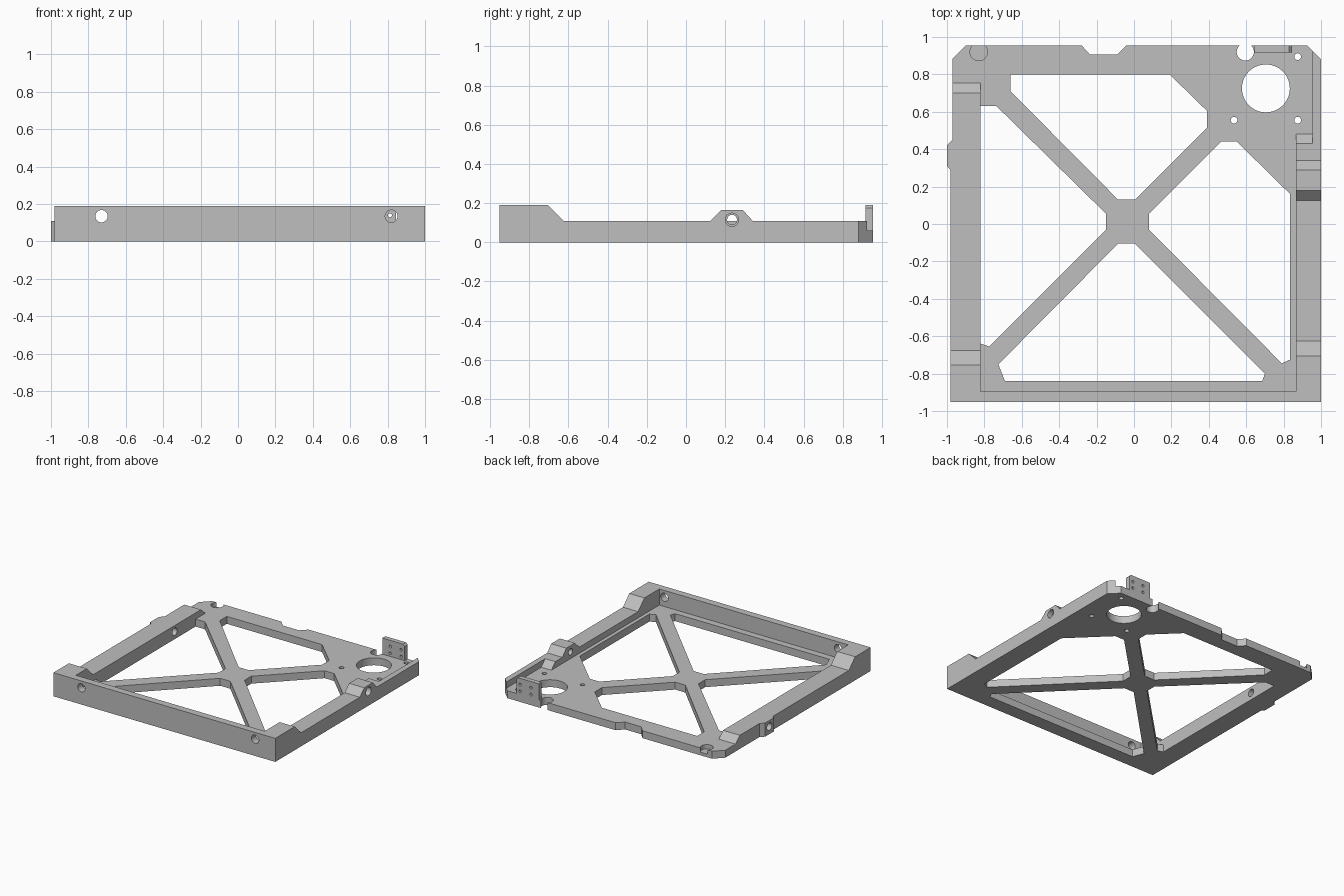
import bpy, bmesh, math

if "Cube" in bpy.data.objects:
    bpy.data.objects.remove(bpy.data.objects["Cube"])

grey = bpy.data.materials.new("light_grey")
grey.diffuse_color = (0.52, 0.52, 0.52, 1)
grey.use_nodes = True
grey.node_tree.nodes["Principled BSDF"].inputs["Base Color"].default_value = grey.diffuse_color

T = 0.06      # plate thickness
LOW = 0.11    # side rail height
HIGH = 0.19   # front wall height


def prism(name, pts, lo, hi, axis="z"):
    """Extrude a 2D profile from lo to hi along an axis."""
    place = {"x": lambda a, b, c: (c, a, b),
             "y": lambda a, b, c: (a, c, b),
             "z": lambda a, b, c: (a, b, c)}[axis]
    bm = bmesh.new()
    rings = [[bm.verts.new(place(a, b, c)) for a, b in pts] for c in (lo, hi)]
    bm.faces.new(rings[0])
    bm.faces.new(rings[1])
    n = len(pts)
    for i in range(n):
        j = (i + 1) % n
        bm.faces.new((rings[0][i], rings[0][j], rings[1][j], rings[1][i]))
    bmesh.ops.recalc_face_normals(bm, faces=bm.faces)
    mesh = bpy.data.meshes.new(name)
    bm.to_mesh(mesh)
    bm.free()
    mesh.materials.append(grey)
    obj = bpy.data.objects.new(name, mesh)
    bpy.context.collection.objects.link(obj)
    return obj


def rod(a, b, r, lo, hi, axis="z", n=40):
    """Round cutter."""
    pts = [(a + r * math.cos(2 * math.pi * i / n),
            b + r * math.sin(2 * math.pi * i / n)) for i in range(n)]
    return prism("hole_cutter", pts, lo, hi, axis)


def combine(obj, tools, operation="DIFFERENCE"):
    """Apply boolean tools one by one and remove them."""
    for tool in tools:
        tool.hide_render = True
        mod = obj.modifiers.new("bool", "BOOLEAN")
        mod.operation, mod.solver, mod.object = operation, "EXACT", tool
        bpy.context.view_layer.objects.active = obj
        bpy.ops.object.modifier_apply(modifier=mod.name)
        bpy.data.objects.remove(tool, do_unlink=True)


outline = [(-0.98, -0.953), (1.0, -0.953), (1.0, 0.88), (0.925, 0.955),
           (-0.04, 0.955), (-0.09, 0.905), (-0.235, 0.905), (-0.28, 0.955),
           (-0.90, 0.955), (-0.97, 0.885), (-0.97, 0.45), (-1.0, 0.42),
           (-1.0, 0.31), (-0.98, 0.29)]
windows = [
    [(-0.66, 0.80), (0.19, 0.80), (0.39, 0.605), (0.39, 0.515),
     (0.005, 0.13), (-0.085, 0.13), (-0.66, 0.71)],
    [(-0.085, -0.105), (0.005, -0.105), (0.70, -0.80), (0.685, -0.84),
     (-0.69, -0.84), (-0.725, -0.75)],
    [(0.08, 0.055), (0.465, 0.44), (0.55, 0.44), (0.835, 0.16),
     (0.835, -0.725), (0.79, -0.745), (0.08, -0.03)],
    [(-0.82, 0.63), (-0.735, 0.63), (-0.15, 0.055), (-0.15, -0.03),
     (-0.775, -0.655), (-0.82, -0.64)],
]


def side_hole():
    return rod(0.365, 0.06, 0.03, -1.1, -0.7, "x")


# Base plate with four windows leaving a cross brace
plate = prism("base_plate", outline, 0, T)
combine(plate, [prism("window_cutter", w, -0.1, 0.1) for w in windows])
# Large bore, screw holes, open rear hole, blind corner pocket
combine(plate, [rod(0.705, 0.725, 0.128, -0.1, 0.2, n=64),
                rod(0.595, 0.92, 0.046, -0.1, 0.2),
                rod(-0.83, 0.92, 0.047, 0.025, 0.2)])
combine(plate, [rod(x, y, 0.018, -0.1, 0.2, n=24)
                for x, y in ((0.535, 0.555), (0.875, 0.555), (0.875, 0.895))])
combine(plate, [side_hole()])

# Front wall with two holes
wall = prism("front_wall", [(-0.98, T), (1.0, T), (1.0, HIGH), (-0.98, HIGH)],
             -0.953, -0.895, "y")
combine(wall, [rod(x, 0.135, 0.033, -1.1, -0.8, "y") for x in (-0.73, 0.82)])

# Left rail, trimmed to the plate outline
left = prism("left_rail", [(-0.895, T), (0.755, T), (0.70, LOW),
                           (-0.675, LOW), (-0.755, HIGH), (-0.895, HIGH)],
             -1.05, -0.82, "x")
combine(left, [prism("outline_trim", outline, -0.2, 0.4)], "INTERSECT")
combine(left, [side_hole()])

# Right rail with raised boss and a thin lip running to the rear corner
right = prism("right_rail", [(-0.895, T), (0.48, T), (0.43, LOW),
                             (0.34, LOW), (0.29, 0.165), (0.18, 0.165),
                             (0.125, LOW), (-0.625, LOW), (-0.705, HIGH),
                             (-0.895, HIGH)], 0.865, 1.0, "x")
lip = prism("rear_lip", [(0.955, 0.40), (1.0, 0.40), (1.0, 0.88),
                         (0.955, 0.925)], T, LOW)
combine(right, [lip], "UNION")
combine(right, [rod(0.235, 0.115, 0.025, 0.8, 1.1, "x"),
                rod(0.235, 0.115, 0.034, 0.96, 1.1, "x")])

# Upright rear tab with four screw holes
tab = prism("rear_tab", [(0.645, T), (0.845, T), (0.845, 0.175),
                         (0.83, HIGH), (0.645, HIGH)], 0.917, 0.955, "y")
combine(tab, [rod(x, z, 0.011, 0.8, 1.1, "y", 16)
              for x in (0.715, 0.812) for z in (0.085, 0.14)])

# Smooth hole walls, crisp edges
for obj in bpy.context.collection.objects:
    obj.select_set(True)
bpy.ops.object.shade_smooth_by_angle(angle=math.radians(30))
